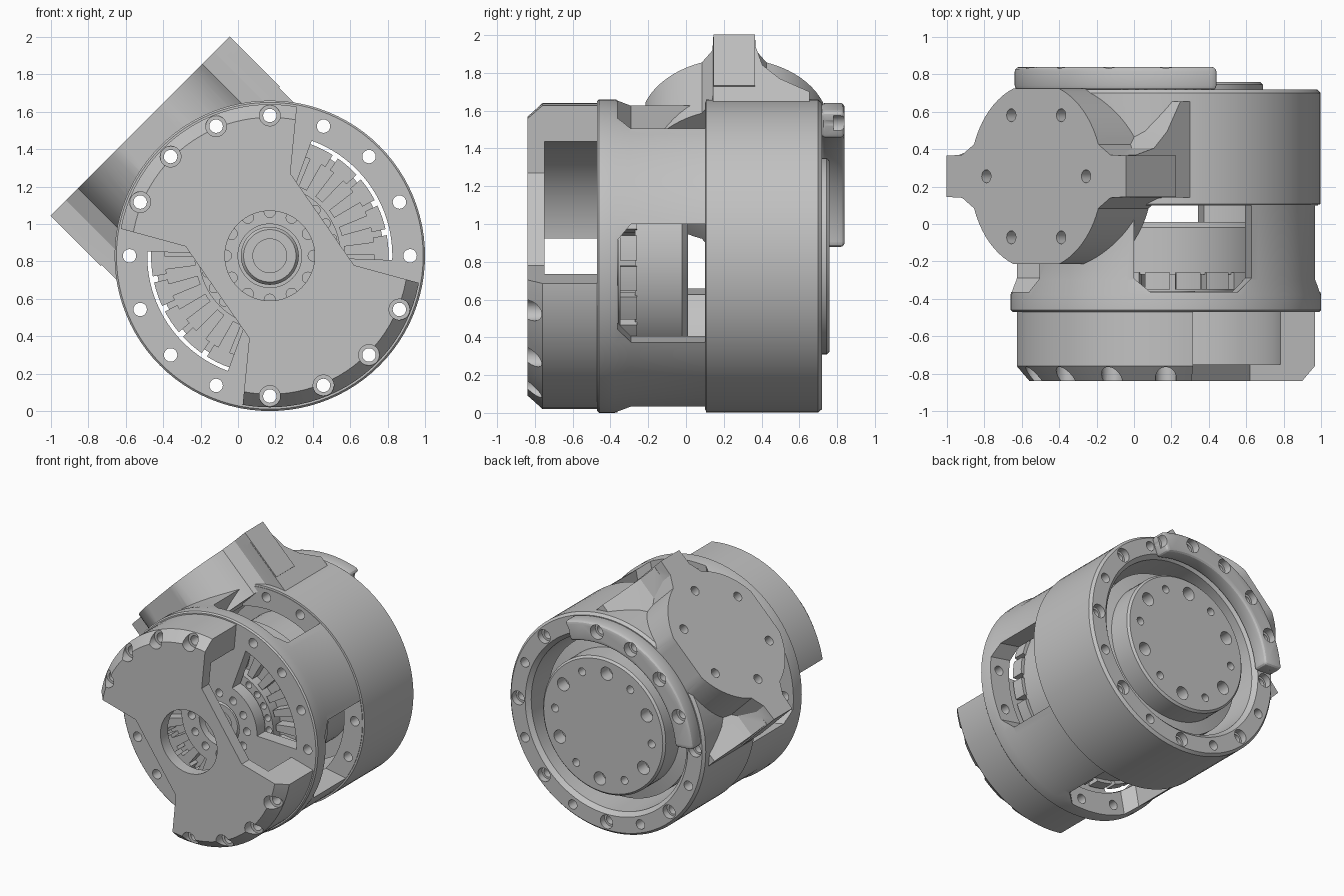
import bpy, bmesh
from math import sin, cos, pi, radians
from mathutils import Matrix, Vector

if "Cube" in bpy.data.objects:
    bpy.data.objects.remove(bpy.data.objects["Cube"])

CENTRE = Vector((0.17, 0, 0.83))
grey = bpy.data.materials.new("machined_grey")
grey.use_nodes = True
GREY = (0.54, 0.54, 0.54, 1)
grey.diffuse_color = GREY
grey.node_tree.nodes["Principled BSDF"].inputs["Base Color"].default_value = GREY


def basis(a, b, c):
    return Matrix((a, b, c)).transposed()


AXIAL = basis((1, 0, 0), (0, 0, 1), (0, 1, 0))


def radial(deg):
    """Frame with u along the tangent, v along the main axis, w outward."""
    t = radians(deg)
    return basis((-sin(t), 0, cos(t)), (0, 1, 0), (cos(t), 0, sin(t)))


def finish(name, bm):
    bmesh.ops.recalc_face_normals(bm, faces=bm.faces[:])
    mesh = bpy.data.meshes.new(name)
    bm.to_mesh(mesh)
    bm.free()
    mesh.materials.append(grey)
    ob = bpy.data.objects.new(name, mesh)
    ob.location = CENTRE
    bpy.context.collection.objects.link(ob)
    return ob


def prism(name, loops, w0, w1, frame=AXIAL):
    bm = bmesh.new()
    for loop in loops:
        low, high = [[bm.verts.new(frame @ Vector((u, v, w))) for u, v in loop] for w in (w0, w1)]
        bm.faces.new(low)
        bm.faces.new(high)
        n = len(loop)
        for i in range(n):
            j = (i + 1) % n
            bm.faces.new((low[i], low[j], high[j], high[i]))
    return finish(name, bm)


def lathe(name, profile, steps=96):
    """Closed (radius, y) profile turned around the main axis."""
    bm = bmesh.new()
    rings = []
    for k in range(steps):
        t = 2 * pi * k / steps
        rings.append([bm.verts.new((r * cos(t), y, r * sin(t))) for r, y in profile])
    n = len(profile)
    for k in range(steps):
        a, b = rings[k], rings[(k + 1) % steps]
        for i in range(n):
            j = (i + 1) % n
            if profile[i][0] or profile[j][0]:
                bm.faces.new((a[i], a[j], b[j], b[i]))
    bmesh.ops.remove_doubles(bm, verts=bm.verts[:], dist=1e-5)
    return finish(name, bm)


def disc(r, n=24, cx=0, cy=0):
    return [(cx + r * cos(2 * pi * i / n), cy + r * sin(2 * pi * i / n)) for i in range(n)]


def circle_of(r, ring, angles):
    return [disc(r, 20, ring * cos(radians(a)), ring * sin(radians(a))) for a in angles]


def sector(r0, r1, a0, a1, n=24):
    arc = [radians(a0 + (a1 - a0) * i / n) for i in range(n + 1)]
    return [(r1 * cos(t), r1 * sin(t)) for t in arc] + [(r0 * cos(t), r0 * sin(t)) for t in reversed(arc)]


def bake(ob):
    return bpy.data.meshes.new_from_object(ob.evaluated_get(bpy.context.evaluated_depsgraph_get()))


def volume(mesh):
    bm = bmesh.new()
    bm.from_mesh(mesh)
    v = abs(bm.calc_volume())
    bm.free()
    return v


def combine(ob, tool, op="DIFFERENCE"):
    """Boolean that keeps the first solver result with a sensible volume."""
    before = volume(ob.data)
    low, high = (0.2, 0.99999) if op == "DIFFERENCE" else (1.00001, 2)
    for solver in ("EXACT", "MANIFOLD"):
        mod = ob.modifiers.new("bool", "BOOLEAN")
        mod.operation, mod.solver, mod.object = op, solver, tool
        result = bake(ob)
        ob.modifiers.clear()
        if low * before < volume(result) < high * before:
            ob.data = result
            break
    bpy.data.objects.remove(tool)


SIXTEEN = [22.5 * i for i in range(16)]
TILT = 34     # symmetry line of the front cut-outs and windows
PORT = 135    # direction of the side flange


def drill(ob, r, ring, angles, y0, y1):
    combine(ob, prism("drill", circle_of(r, ring, angles), y0, y1))


# Main housing, first as a solid drum
housing = lathe("housing", [(0, -0.47), (0.82, -0.47), (0.83, -0.46), (0.83, -0.38), (0.815, -0.3),
                            (0.815, 0.104), (0.828, 0.106), (0.828, 0.7), (0.81, 0.72), (0, 0.72)])

# Four chamfered side windows
window = [(-0.32, 0.1), (-0.32, -0.29), (-0.24, -0.363), (0.24, -0.363), (0.32, -0.29), (0.32, 0.1)]
for k in range(4):
    combine(housing, prism("window_cutter", [window], 0.45, 1.0, radial(TILT + 45 + 90 * k)))

# Side flange: flat-sided round drum with two tabs, and a flared web below
port = radial(PORT)
MID = 0.255
outline = []
for side in (1, -1):
    outline += [(side * 0.678, side * -0.11), (side * 0.678, side * 0.11), (side * 0.56, side * 0.115)]
    outline += [(side * 0.5 * cos(radians(a)), side * min(0.47, 0.5 * sin(radians(a)))) for a in range(20, 165, 5)]
    outline += [(side * -0.56, side * 0.115)]
combine(housing, prism("flange", [[(u, MID + v) for u, v in outline]], 0.6, 0.98, port), "UNION")
web_frame = basis(port.col[1], port.col[2], port.col[0])
web = [(MID - 0.113, 0.9), (MID + 0.113, 0.9), (MID + 0.15, 0.76), (MID + 0.24, 0.66),
       (MID + 0.4, 0.56), (MID + 0.4, 0.46), (MID - 0.113, 0.46)]
combine(housing, prism("flange_web", [web], -0.67, 0.67, web_frame), "UNION")
combine(housing, prism("flange_drill", [disc(0.035, 20, 0.377 * cos(k * pi / 3), MID + 0.377 * sin(k * pi / 3))
                                        for k in range(6)], 0.86, 1.1, port))

# Hollow inside, front bore, sector windows and bolt holes
combine(housing, lathe("cavity", [(0, -0.37), (0.66, -0.37), (0.66, 0.69), (0.7, 0.73), (0.7, 0.9), (0, 0.9)]))
combine(housing, prism("bore", [disc(0.17, 48)], -0.6, -0.2))
combine(housing, prism("sector_cutter", [sector(0.32, 0.655, TILT + s - 36, TILT + s + 36) for s in (0, 180)], -0.6, -0.3))
drill(housing, 0.036, 0.75, SIXTEEN, -0.6, 0.95)
drill(housing, 0.052, 0.75, SIXTEEN[::2], 0.67, 0.9)
drill(housing, 0.03, 0.235, [30 * i for i in range(12)], -0.6, -0.3)

# Front cap shell with two wedge cut-outs and counterbored holes
cap = lathe("front_cap", [(0.24, -0.84), (0.74, -0.84), (0.81, -0.76), (0.81, -0.468),
                          (0.62, -0.468), (0.62, -0.75), (0.24, -0.75)])
wedge = [(0.16, 0.95), (0.11, 0.44), (0.45, -0.05), (1.0, -0.2), (1.1, 0.9)]
combine(cap, prism("wedge_cutter", [wedge, [(-u, -v) for u, v in wedge]], -1, -0.3))
drill(cap, 0.036, 0.75, SIXTEEN, -0.95, -0.3)
drill(cap, 0.056, 0.75, SIXTEEN, -0.95, -0.765)

# Raised arc rail on the back rim
rail = prism("back_rail", [sector(0.66, 0.812, TILT + 36, TILT + 142, 40)], 0.715, 0.84)
mod = rail.modifiers.new("bevel", "BEVEL")
mod.width, mod.segments, mod.limit_method, mod.angle_limit = 0.025, 3, "ANGLE", radians(40)
rounded = bake(rail)
rail.modifiers.clear()
rail.data = rounded
drill(rail, 0.036, 0.75, SIXTEEN, 0.6, 0.95)
drill(rail, 0.054, 0.75, SIXTEEN, 0.78, 0.95)

# Output hub with alternating large and small holes
hub = lathe("output_hub", [(0, 0.1), (0.5, 0.1), (0.5, 0.45), (0.61, 0.45), (0.61, 0.56), (0.52, 0.58),
                           (0.52, 0.745), (0.505, 0.76), (0, 0.76)])
drill(hub, 0.05, 0.41, [TILT + 60 * i for i in range(6)], 0.66, 0.9)
drill(hub, 0.03, 0.41, [TILT + 30 + 60 * i for i in range(6)], 0.66, 0.9)

# Motor inside: can, pole teeth, inner ring and hollow shaft
motor = lathe("motor_can", [(0.15, -0.27), (0.61, -0.27), (0.61, -0.02), (0.57, 0.01), (0.15, 0.01)])
teeth, heads = [], []
for k in range(24):
    a = 15 * k + 4
    teeth.append(sector(0.4, 0.565, a - 3.5, a + 3.5, 2))
    heads.append(sector(0.56, 0.635, a - 6, a + 6, 4))
pole_teeth = prism("pole_teeth", teeth, -0.35, -0.26)
pole_heads = prism("pole_heads", heads, -0.35, -0.26)
inner_ring = lathe("inner_ring", [(0.24, -0.36), (0.38, -0.36), (0.38, -0.26), (0.24, -0.26)])
drill(inner_ring, 0.025, 0.345, [15 * i for i in range(24)], -0.5, -0.3)
shaft = lathe("hollow_shaft", [(0.09, -0.45), (0.14, -0.45), (0.155, -0.43), (0.155, 0), (0, 0), (0, -0.3), (0.09, -0.3)])

# Smooth round walls, keep edges crisp
for ob in (housing, cap, rail, hub, motor, pole_teeth, pole_heads, inner_ring, shaft):
    bpy.ops.object.select_all(action="DESELECT")
    ob.select_set(True)
    bpy.context.view_layer.objects.active = ob
    bpy.ops.object.shade_smooth_by_angle(angle=radians(25))
